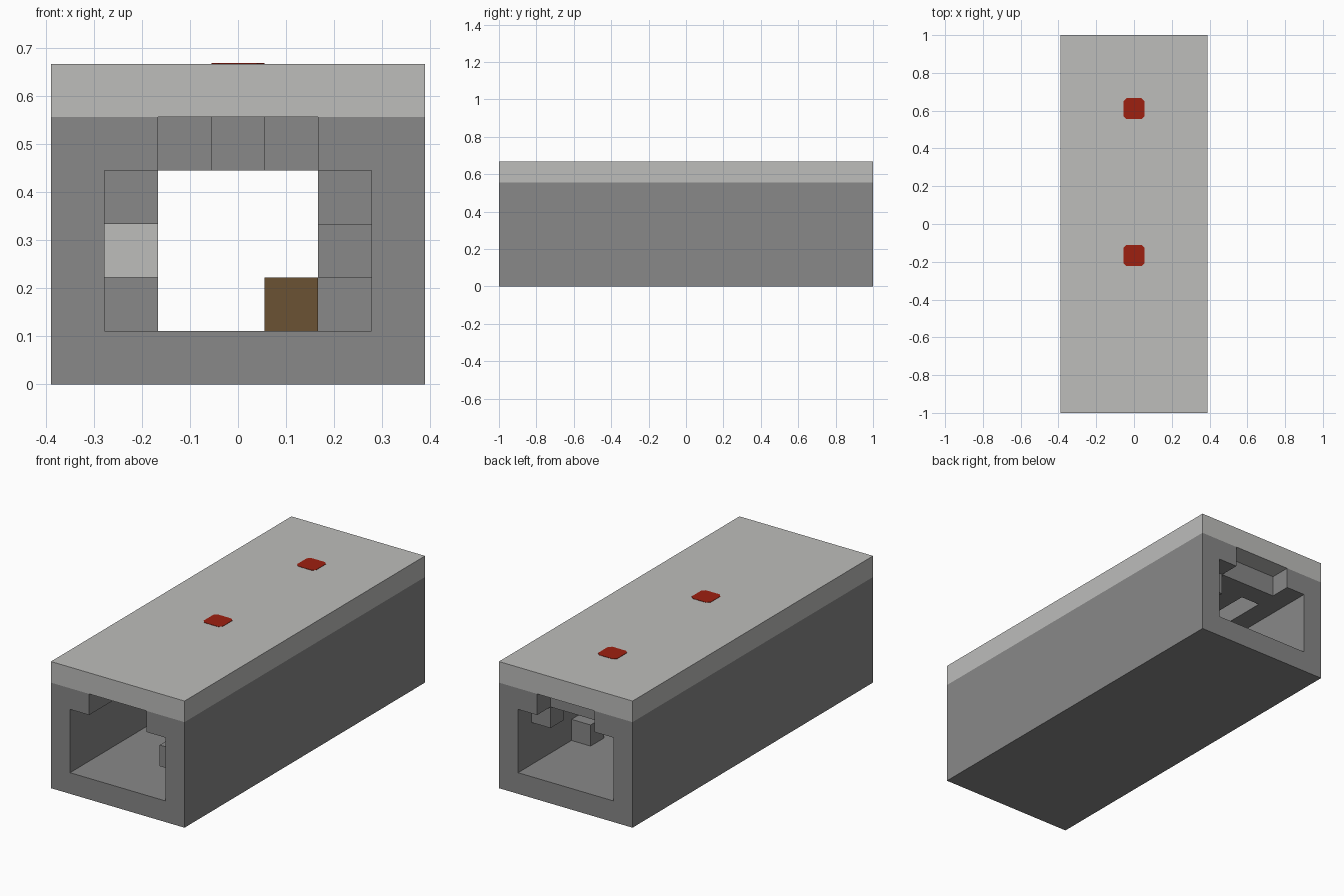
import bpy
import bmesh
from mathutils import Vector

U = 1 / 9                      # edge of one building block
WIDTH, LENGTH, HEIGHT = 7, 18, 6

default = bpy.data.objects.get("Cube")
if default:
    bpy.data.objects.remove(default, do_unlink=True)


def srgb(code):
    """Linear colour from a hex code."""
    parts = [int(code[n:n + 2], 16) / 255 for n in (0, 2, 4)]
    return [((c + 0.055) / 1.055) ** 2.4 for c in parts] + [1.0]


def material(name, code):
    mat = bpy.data.materials.new(name)
    mat.use_nodes = True
    colour = srgb(code)
    mat.diffuse_color = colour
    bsdf = mat.node_tree.nodes["Principled BSDF"]
    bsdf.inputs["Base Color"].default_value = colour
    bsdf.inputs["Roughness"].default_value = 0.9
    return mat


stone = material("stone grey", "888888")
pale = material("pale grey", "bdbdbb")
red = material("red", "9e2010")
brown = material("brown", "6b5233")


def place(i, j, k):
    """Block coordinates to model space."""
    return Vector(((i - WIDTH / 2) * U, (j - LENGTH / 2) * U, k * U))


def prism(name, outline, sweep, mat):
    """Sweep a closed outline of block coordinates along a vector."""
    bm = bmesh.new()
    face = bm.faces.new([bm.verts.new(place(*p)) for p in outline])
    swept = bmesh.ops.extrude_face_region(bm, geom=[face], use_keep_orig=True)
    moved = [g for g in swept["geom"] if isinstance(g, bmesh.types.BMVert)]
    bmesh.ops.translate(bm, verts=moved, vec=Vector(sweep) * U)
    bmesh.ops.recalc_face_normals(bm, faces=bm.faces)
    mesh = bpy.data.meshes.new(name)
    bm.to_mesh(mesh)
    bm.free()
    mesh.materials.append(mat)
    obj = bpy.data.objects.new(name, mesh)
    bpy.context.collection.objects.link(obj)
    return obj


def block(name, i, j, k, mat, length=1, width=1):
    ring = [(i, j, k), (i + width, j, k), (i + width, j, k + 1), (i, j, k + 1)]
    return prism(name, ring, (0, length, 0), mat)


# Tunnel body: half section with a ceiling channel, mirrored across the middle
half = [(0, 0), (0, 5), (2, 5), (2, 4), (1, 4), (1, 1)]
section = half + [(WIDTH - x, z) for x, z in reversed(half)]
prism("tunnel_body", [(x, 0, z) for x, z in section], (0, LENGTH, 0), stone)

# Roof slab
block("roof_slab", 0, 0, HEIGHT - 1, pale, LENGTH, WIDTH)

# Red roof markers with clipped corners
R, C = 0.5, 0.36
corners = [(R, C), (C, R), (-C, R), (-R, C), (-R, -C), (-C, -R), (C, -R), (R, -C)]
for label, row in (("front", 7.5), ("back", 14.5)):
    prism(f"{label}_roof_marker",
          [(3.5 + x, row + y, HEIGHT) for x, y in corners], (0, 0, 0.015), red)

# Blocks filling the ceiling channel near the back
block("ceiling_block_right", 2, 16, 4, stone)
block("ceiling_block_middle", 3, 14, 4, stone, 3)
block("ceiling_block_left", 4, 15, 4, stone, 2)

# Blocks sticking out of the side walls
block("left_wall_block_front", 5, 1, 2, stone)
block("left_wall_block_low", 5, 13, 1, stone)
block("left_wall_block_high", 5, 16, 3, stone)
block("right_wall_block_low", 1, 10, 1, stone)
block("right_wall_block_pale", 1, 8, 2, pale)
block("right_wall_block_high", 1, 6, 3, stone)

# Wooden block on the floor
block("floor_block", 4, 9, 1, brown)
